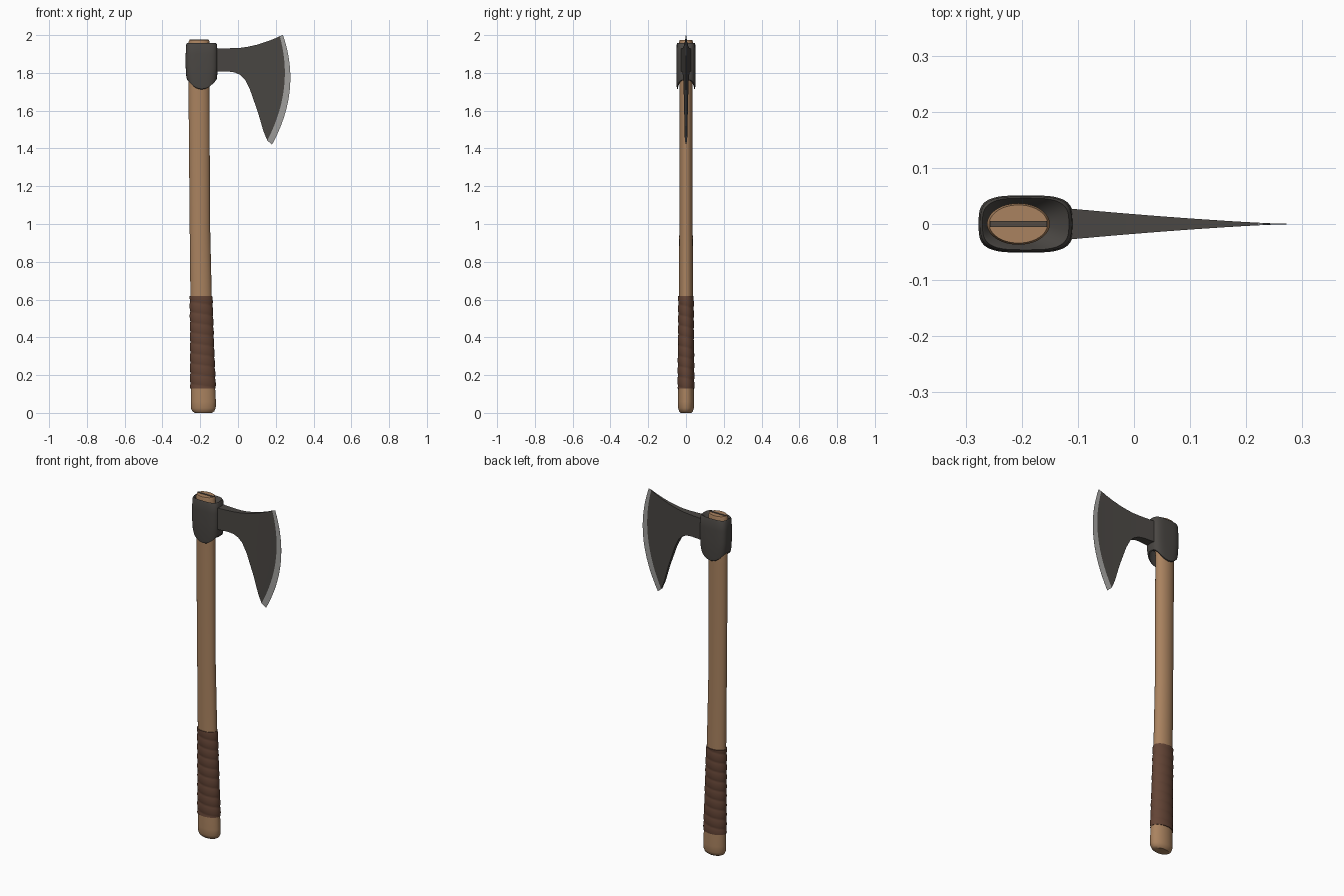
import bpy, bmesh, math

if "Cube" in bpy.data.objects:
    bpy.data.objects.remove(bpy.data.objects["Cube"])


def material(name, rgb):
    m = bpy.data.materials.new(name)
    m.diffuse_color = (*rgb, 1)
    m.use_nodes = True
    m.node_tree.nodes["Principled BSDF"].inputs["Base Color"].default_value = m.diffuse_color
    return m


WOOD = material("ash wood", (0.40, 0.225, 0.115))
LEATHER = material("brown leather", (0.125, 0.058, 0.036))
IRON = material("dark iron", (0.068, 0.062, 0.056))
STEEL = material("ground steel", (0.36, 0.355, 0.345))
WEDGE = material("dark wedge", (0.09, 0.07, 0.055))


def loft(name, rings, mats, caps=True, last_mat=0, angle=35):
    """Skin a list of equal-length closed rings."""
    bm = bmesh.new()
    vs = [[bm.verts.new(p) for p in r] for r in rings]
    n = len(rings[0])
    for k, (a, b) in enumerate(zip(vs, vs[1:])):
        for i in range(n):
            j = (i + 1) % n
            f = bm.faces.new((a[i], a[j], b[j], b[i]))
            if k == len(vs) - 2:
                f.material_index = last_mat
    if caps:
        bm.faces.new(vs[0][::-1])
        bm.faces.new(vs[-1]).material_index = last_mat
    bmesh.ops.recalc_face_normals(bm, faces=bm.faces)
    me = bpy.data.meshes.new(name)
    bm.to_mesh(me)
    bm.free()
    for m in mats:
        me.materials.append(m)
    ob = bpy.data.objects.new(name, me)
    bpy.context.collection.objects.link(ob)
    bpy.ops.object.select_all(action='DESELECT')
    ob.select_set(True)
    bpy.context.view_layer.objects.active = ob
    bpy.ops.object.shade_smooth_by_angle(angle=math.radians(angle))
    return ob


SIDES = 48


def oval(x0, x1, ry, zfun, power=2):
    """Superellipse ring between x0 and x1; zfun maps -1..1 along x to height."""
    pts = []
    for i in range(SIDES):
        t = 2 * math.pi * i / SIDES
        c, s = math.cos(t), math.sin(t)
        u = math.copysign(abs(c) ** (2 / power), c)
        v = math.copysign(abs(s) ** (2 / power), s)
        pts.append(((x0 + x1) / 2 + u * (x1 - x0) / 2, v * ry, zfun(u)))
    return pts


def level(z):
    return lambda u: z


# Handle: z, back x, front x, half thickness
PROFILE = [(0, -.228, -.139, .027), (.008, -.241, -.126, .036), (.025, -.249, -.118, .042),
           (.06, -.250, -.117, .043), (.13, -.250, -.121, .041), (.35, -.250, -.130, .039),
           (.62, -.252, -.139, .037), (1.0, -.256, -.148, .0355), (1.7, -.262, -.151, .0355),
           (1.962, -.262, -.150, .037), (1.973, -.258, -.154, .034)]
loft("handle", [oval(a, b, r, level(z)) for z, a, b, r in PROFILE], [WOOD])


def handle_at(z):
    for p, q in zip(PROFILE, PROFILE[1:]):
        if p[0] <= z <= q[0]:
            t = (z - p[0]) / (q[0] - p[0])
            return [p[k] + t * (q[k] - p[k]) for k in (1, 2, 3)]


# Leather grip: spiral of overlapping turns
rings = []
ROWS, TURNS, Z0, Z1 = 90, 9, .13, .62
for k in range(ROWS + 1):
    z = Z0 + (Z1 - Z0) * k / ROWS
    a, b, r = handle_at(z)
    ring = []
    for i in range(SIDES):
        t = 2 * math.pi * i / SIDES
        phase = (TURNS * k / ROWS + i / SIDES) % 1
        g = .001 + .0035 * math.sin(math.pi * phase) ** .6
        ring.append(((a + b) / 2 + math.cos(t) * ((b - a) / 2 + g), math.sin(t) * (r + g), z))
    rings.append(ring)
a, b, r = handle_at(Z0)
rings.insert(0, oval(a + .004, b - .004, r - .004, level(Z0)))
a, b, r = handle_at(Z1)
rings.append(oval(a + .004, b - .004, r - .004, level(Z1)))
loft("leather_grip", rings, [LEATHER], angle=50)


# Head socket: hollow sleeve with lugs dipping on both sides
def lug(base):
    return lambda u: base + .05 * u * u


loft("head_socket", [
    oval(-.255, -.157, .032, level(1.925)),
    oval(-.266, -.120, .043, level(1.953), 3),
    oval(-.270, -.116, .046, level(1.958), 3.3),
    oval(-.274, -.111, .049, level(1.950), 3.5),
    oval(-.277, -.108, .051, level(1.90), 3.5),
    oval(-.277, -.108, .051, level(1.83), 3.5),
    oval(-.274, -.110, .050, lug(1.735), 3.3),
    oval(-.270, -.113, .048, lug(1.715), 3.2),
    oval(-.266, -.118, .044, lug(1.712), 3),
    oval(-.264, -.122, .041, level(1.80), 3),
    oval(-.255, -.157, .032, level(1.81)),
], [IRON], caps=False, angle=40)

# Bearded blade: top x, top z, bottom x, bottom z, forward bow
COLUMNS = [(-.13, 1.93, -.13, 1.806, 0), (-.06, 1.93, -.05, 1.807, 0),
           (-.02, 1.931, -.015, 1.802, 0), (.015, 1.933, .012, 1.789, .002),
           (.05, 1.938, .037, 1.764, .005), (.10, 1.949, .064, 1.71, .015),
           (.15, 1.965, .106, 1.59, .03), (.19, 1.98, .135, 1.49, .045),
           (.221, 1.994, .155, 1.442, .055), (.238, 2.0, .18, 1.42, .065)]
STEPS = 20
rings = []
for k, (tx, tz, bx, bz, bow) in enumerate(COLUMNS):
    side = []
    for i in range(STEPS + 1):
        s = i / STEPS
        x = tx + (bx - tx) * s + 4 * s * (1 - s) * bow
        h = .027 * max(0, (.28 - x) / .39) ** 1.3
        if k == len(COLUMNS) - 1:
            h = .0003
        side.append((x, h, tz + (bz - tz) * s))
    rings.append(side + [(x, -y, z) for x, y, z in reversed(side)])
loft("blade", rings, [IRON, STEEL], last_mat=1, angle=30)

# Wedge driven into the top of the handle
loft("wedge", [[(-.257, -.005, z), (-.155, -.005, z), (-.155, .005, z), (-.257, .005, z)]
               for z in (1.95, 1.976)], [WEDGE])
